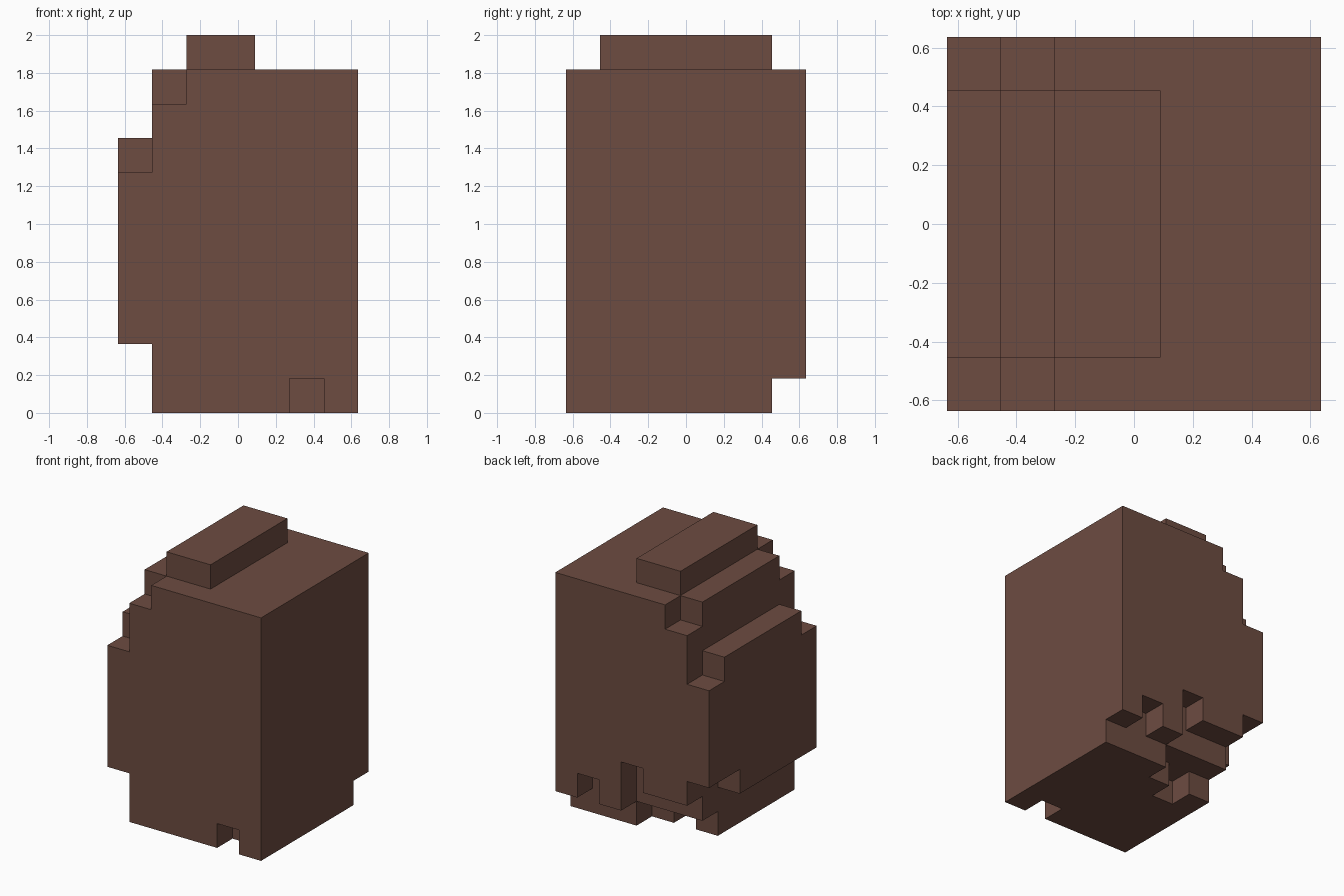
import bpy
import bmesh
from itertools import product
from mathutils import Vector

cube = bpy.data.objects.get("Cube")
if cube:
    bpy.data.objects.remove(cube, do_unlink=True)

UNIT = 2 / 11                      # the model is a 7 x 7 x 11 grid of blocks
ORIGIN = Vector((-3.5, -3.5, 0))

# Single brown material
brown = bpy.data.materials.new("brown")
colour = (0.153, 0.072, 0.053, 1)
brown.diffuse_color = colour
brown.use_nodes = True
bsdf = brown.node_tree.nodes["Principled BSDF"]
bsdf.inputs["Base Color"].default_value = colour
bsdf.inputs["Roughness"].default_value = 0.9


def cells(x0, x1, y0, y1, z0, z1):
    """All grid blocks in a box, upper limits excluded."""
    return set(product(range(x0, x1), range(y0, y1), range(z0, z1)))


def build(name, blocks):
    """Make one closed mesh from the exposed sides of the blocks."""
    bm = bmesh.new()
    for cell in blocks:
        for axis, side in product(range(3), (0, 1)):
            beside = list(cell)
            beside[axis] += 2 * side - 1
            if tuple(beside) in blocks:
                continue
            u, v = (axis + 1) % 3, (axis + 2) % 3
            corners = []
            for du, dv in ((0, 0), (1, 0), (1, 1), (0, 1)):
                p = Vector(cell)
                p[axis] += side
                p[u] += du
                p[v] += dv
                corners.append(bm.verts.new((p + ORIGIN) * UNIT))
            bm.faces.new(corners if side else corners[::-1])
    bmesh.ops.remove_doubles(bm, verts=bm.verts[:], dist=0.001)
    bmesh.ops.dissolve_limit(bm, angle_limit=0.01, verts=bm.verts[:], edges=bm.edges[:])
    mesh = bpy.data.meshes.new(name)
    bm.to_mesh(mesh)
    bm.free()
    mesh.materials.append(brown)
    obj = bpy.data.objects.new(name, mesh)
    bpy.context.collection.objects.link(obj)
    return obj


# Main body: three stacked widths stepping in on the right side
body = cells(1, 7, 0, 7, 0, 9) | cells(0, 1, 0, 7, 2, 7) | cells(2, 7, 0, 7, 9, 10)

# Notches cut out of the lower edges
for notch in (
    (5, 6, 0, 1, 0, 1),   # front edge
    (0, 7, 6, 7, 0, 1),   # whole back bottom edge
    (5, 6, 6, 7, 1, 2),   # back, small gap
    (3, 4, 6, 7, 1, 3),   # back, tall gap
    (1, 3, 6, 7, 1, 2),   # back, wide gap
    (1, 4, 5, 6, 0, 1),   # underside, second row
    (2, 3, 4, 5, 0, 1),   # underside, third row
    (0, 1, 5, 7, 2, 3),   # right side, back corner
):
    body -= cells(*notch)
build("body", body)

# Raised bars along the stepped side and the top
build("side_ledge", cells(0, 1, 1, 6, 7, 8))
build("upper_ledge", cells(1, 2, 1, 6, 9, 10))
build("top_ridge", cells(2, 4, 1, 6, 10, 11))
